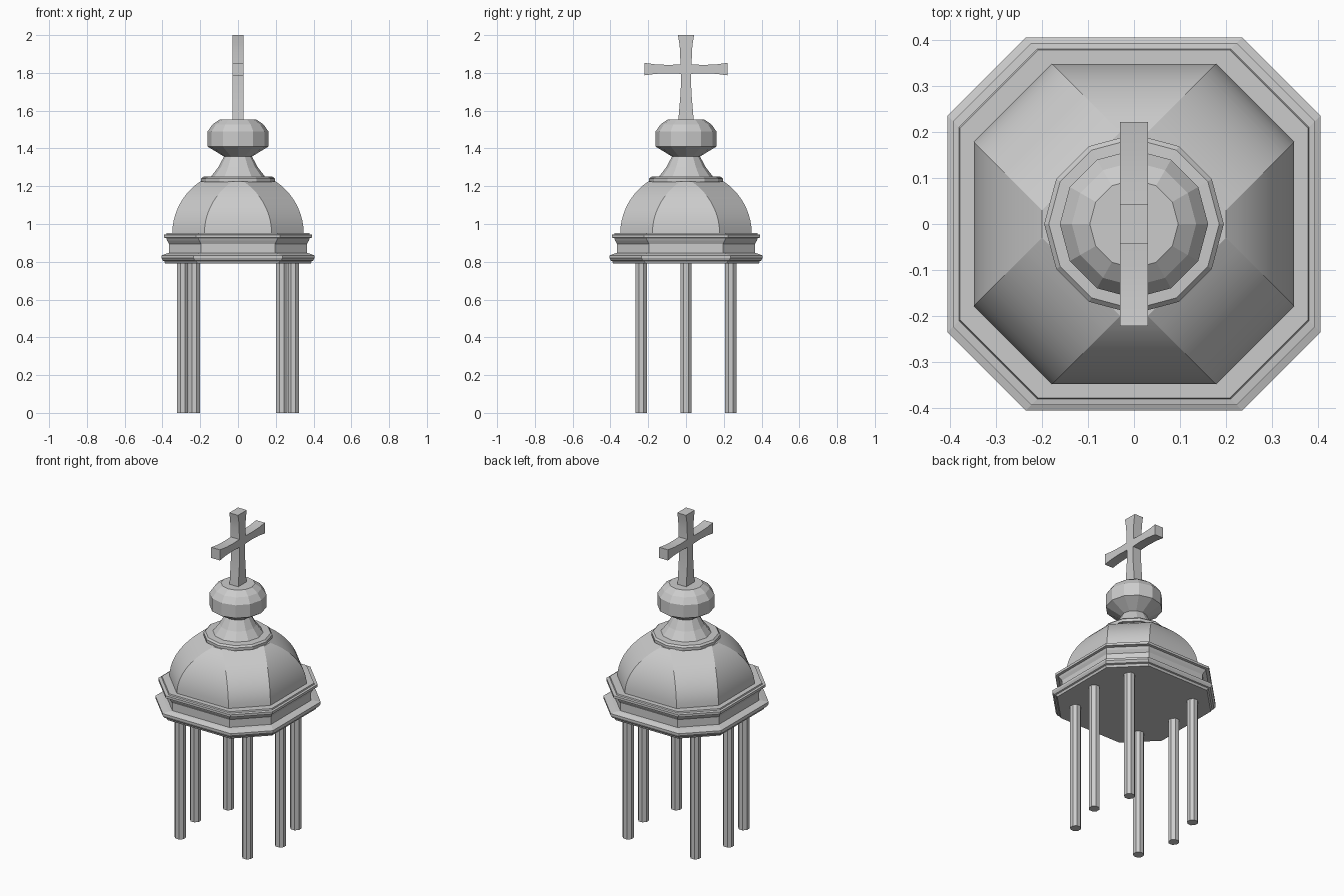
import bpy, bmesh
from math import sin, cos, pi, radians

if "Cube" in bpy.data.objects:
    bpy.data.objects.remove(bpy.data.objects["Cube"])


def make_object(name, bm, smooth=None):
    bmesh.ops.recalc_face_normals(bm, faces=bm.faces)
    me = bpy.data.meshes.new(name)
    bm.to_mesh(me)
    bm.free()
    ob = bpy.data.objects.new(name, me)
    bpy.context.collection.objects.link(ob)
    if smooth:
        bpy.ops.object.select_all(action='DESELECT')
        ob.select_set(True)
        bpy.context.view_layer.objects.active = ob
        bpy.ops.object.shade_smooth_by_angle(angle=radians(smooth))
    return ob


def loft(name, rings, smooth=None):
    """Skin a stack of closed rings and cap both ends."""
    bm = bmesh.new()
    loops = [[bm.verts.new(p) for p in ring] for ring in rings]
    n = len(loops[0])
    for a, b in zip(loops, loops[1:]):
        for i in range(n):
            j = (i + 1) % n
            bm.faces.new((a[i], a[j], b[j], b[i]))
    bm.faces.new(loops[0][::-1])
    bm.faces.new(loops[-1])
    return make_object(name, bm, smooth)


def octagon(a, z, chamfer=0.17):
    """Square of half-width a with corners cut by a fixed amount."""
    h = a - chamfer
    return [(a, -h, z), (a, h, z), (h, a, z), (-h, a, z),
            (-a, h, z), (-a, -h, z), (-h, -a, z), (h, -a, z)]


def circle(r, z, n, x=0, y=0, turn=0):
    return [(x + r * cos(2 * pi * i / n + turn), y + r * sin(2 * pi * i / n + turn), z)
            for i in range(n)]


# Columns
spots = [(sx * x, y) for sx in (-1, 1) for x, y in ((0.232, -0.237), (0.293, 0), (0.232, 0.237))]
for k, (x, y) in enumerate(spots):
    loft(f"column_{k + 1}", [circle(0.032, z, 8, x, y, pi / 8) for z in (0, 0.80)])

# Entablature with lower and upper cornice
profile = [(0.385, 0.79), (0.39, 0.803), (0.398, 0.806), (0.405, 0.82), (0.405, 0.833),
           (0.38, 0.843), (0.366, 0.847), (0.366, 0.895), (0.375, 0.912), (0.38, 0.925),
           (0.393, 0.928), (0.393, 0.943), (0.38, 0.945), (0.378, 0.953)]
loft("entablature", [octagon(a, z) for a, z in profile])

# Eight-sided dome
steps = 10
t_end = radians(55)
loft("dome", [octagon(0.348 * cos(t_end * i / steps), 0.95 + 0.336 * sin(t_end * i / steps))
              for i in range(steps + 1)], smooth=22)

# Finial: collar, neck and ball
finial = [(0.195, 1.222), (0.195, 1.24), (0.185, 1.25), (0.142, 1.252), (0.105, 1.30),
          (0.074, 1.357), (0.161, 1.41), (0.161, 1.49), (0.135, 1.527), (0.096, 1.554)]
loft("finial", [circle(r, z, 12) for r, z in finial])

# Cross with flared arms
core, zc = 0.03, 1.82
up = [(-0.03, 1.85), (-0.031, 1.91), (-0.035, 1.955), (-0.043, 2.0)]
side = [(0.03, 0.025), (0.09, 0.022), (0.16, 0.025), (0.221, 0.033)]
down = [(0.027, 1.795), (0.028, 1.70), (0.034, 1.63), (0.041, 1.545)]
right = ([(-y, z) for y, z in reversed(up)]
         + [(y, zc + h) for y, h in side]
         + [(y, zc - h) for y, h in reversed(side)][:-1] + down)
outline = right + [(-y, z) for y, z in reversed(right)]
loft("cross", [[(x, y, z) for y, z in outline] for x in (-0.03, 0.03)], smooth=25)
